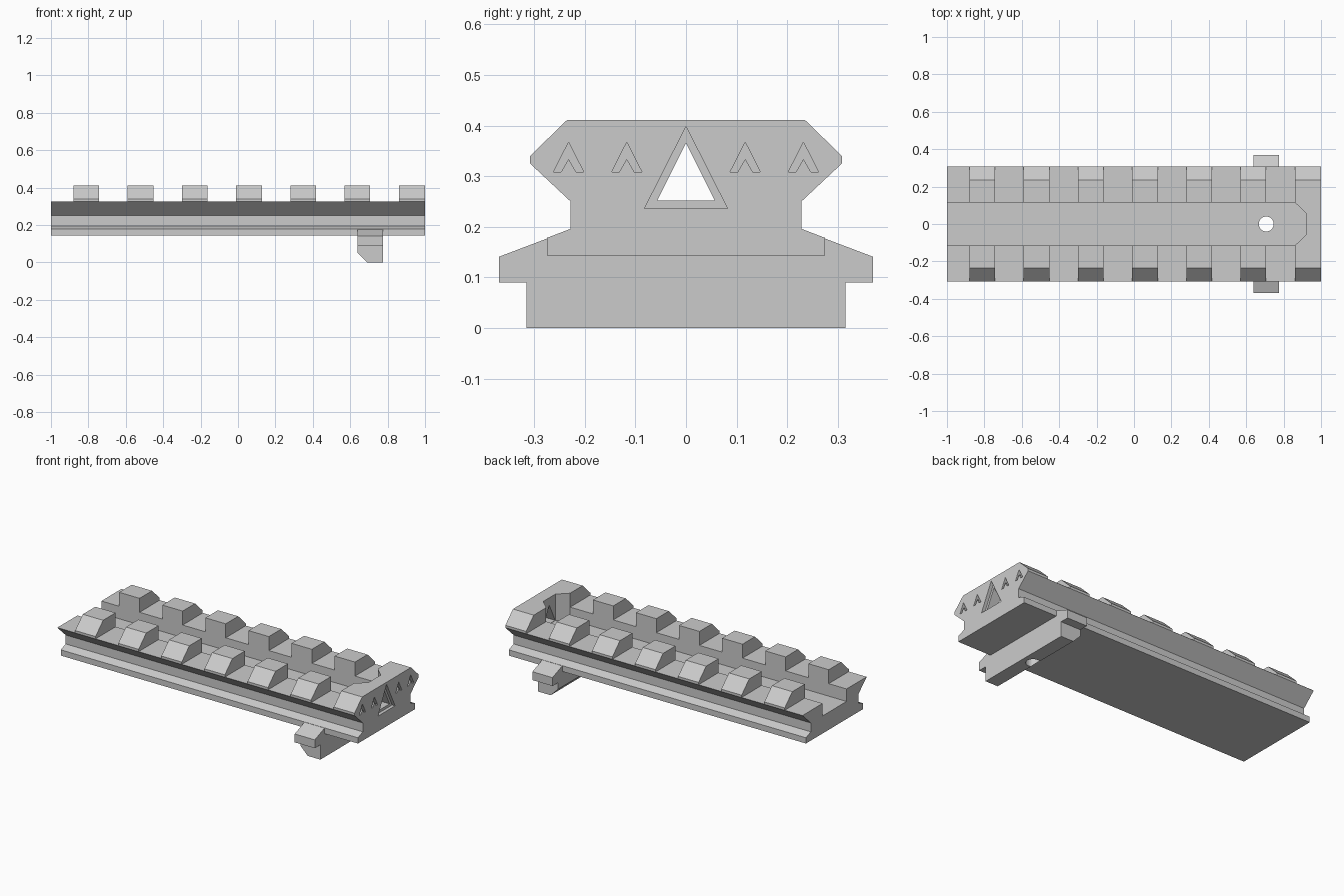
import bpy
import bmesh
from math import cos, sin, tau

cube = bpy.data.objects.get("Cube")
if cube:
    bpy.data.objects.remove(cube, do_unlink=True)

# One plain grey for the whole model
grey = bpy.data.materials.new("plain grey")
grey.use_nodes = True
colour = (0.6, 0.6, 0.6, 1)
grey.diffuse_color = colour
grey.node_tree.nodes["Principled BSDF"].inputs["Base Color"].default_value = colour

PLACE = {
    "X": lambda a, b, t: (t, a, b),
    "Y": lambda a, b, t: (a, t, b),
    "Z": lambda a, b, t: (a, b, t),
}


def prism(name, outline, axis, low, high):
    """Extrude a flat outline along one axis."""
    bm = bmesh.new()
    base = [bm.verts.new(PLACE[axis](a, b, low)) for a, b in outline]
    face = bm.faces.new(base)
    made = bmesh.ops.extrude_face_region(bm, geom=[face])["geom"]
    step = PLACE[axis](0, 0, high - low)
    bmesh.ops.translate(bm, vec=step, verts=[g for g in made if isinstance(g, bmesh.types.BMVert)])
    bmesh.ops.recalc_face_normals(bm, faces=bm.faces)
    mesh = bpy.data.meshes.new(name)
    bm.to_mesh(mesh)
    bm.free()
    mesh.materials.append(grey)
    obj = bpy.data.objects.new(name, mesh)
    bpy.context.collection.objects.link(obj)
    return obj


def mirrored(half):
    """Close a right-hand half outline with its mirror image."""
    return half + [(-a, b) for a, b in reversed(half)]


def rectangle(a0, a1, b0, b1):
    return [(a0, b0), (a1, b0), (a1, b1), (a0, b1)]


def cut(target, cutters):
    """Subtract the cutters, bake the result and remove them."""
    for cutter in cutters:
        cutter.hide_render = True
        mod = target.modifiers.new("cut", "BOOLEAN")
        mod.operation, mod.solver, mod.object = "DIFFERENCE", "EXACT", cutter
    graph = bpy.context.evaluated_depsgraph_get()
    mesh = bpy.data.meshes.new_from_object(target.evaluated_get(graph))
    target.modifiers.clear()
    target.data = mesh
    for cutter in cutters:
        bpy.data.objects.remove(cutter, do_unlink=True)


# Rail body with undercut dovetail sides
rail = prism("rail_body", mirrored([
    (0.275, 0.143), (0.275, 0.178), (0.228, 0.196), (0.228, 0.25),
    (0.308, 0.325), (0.308, 0.34), (0.235, 0.411)]), "X", -1, 1)

# Cross slots that leave seven teeth
PITCH, TOOTH, FIRST = 0.29, 0.137, -0.88
cutters = [prism("slot", rectangle(-1.1, FIRST, -0.5, 0.5), "Z", 0.326, 0.6)]
for i in range(6):
    start = FIRST + i * PITCH
    cutters.append(prism("slot", rectangle(start + TOOTH, start + PITCH, -0.5, 0.5), "Z", 0.326, 0.6))

# Long channel, closed by an angled end wall
cutters.append(prism("channel", [
    (-1.1, -0.115), (0.86, -0.115), (0.92, -0.058),
    (0.92, 0.058), (0.86, 0.115), (-1.1, 0.115)], "Z", 0.25, 0.6))

# Triangular vent with a shallow recessed rim
cutters.append(prism("vent_rim", [(-0.082, 0.236), (0.082, 0.236), (0, 0.398)], "X", 0.98, 1.1))
cutters.append(prism("vent", [(-0.057, 0.252), (0.057, 0.252), (0, 0.366)], "X", 0.89, 1.1))

# Chevron grooves on the end wall
for y in (-0.232, -0.117, 0.117, 0.232):
    half = [(0.015, 0.308), (0.03, 0.308), (0, 0.367), (-0.03, 0.308), (-0.015, 0.308), (0, 0.334)]
    cutters.append(prism("chevron", [(y + a, z) for a, z in half], "X", 0.98, 1.1))


def bolt_hole():
    ring = [(0.707 + 0.04 * cos(tau * k / 32), 0.04 * sin(tau * k / 32)) for k in range(32)]
    return prism("bolt_hole", ring, "Z", -0.2, 0.6)


cut(rail, cutters + [bolt_hole()])

# Cross lug under the rail, chamfered on its lower inner edge
lug = prism("cross_lug", mirrored([
    (0.315, 0), (0.315, 0.09), (0.369, 0.09), (0.369, 0.141), (0.274, 0.177)]), "X", 0.64, 0.775)
chamfer = prism("chamfer", [(0.59, 0.1), (0.59, -0.05), (0.74, -0.05)], "Y", -0.5, 0.5)
cut(lug, [chamfer, bolt_hole()])
